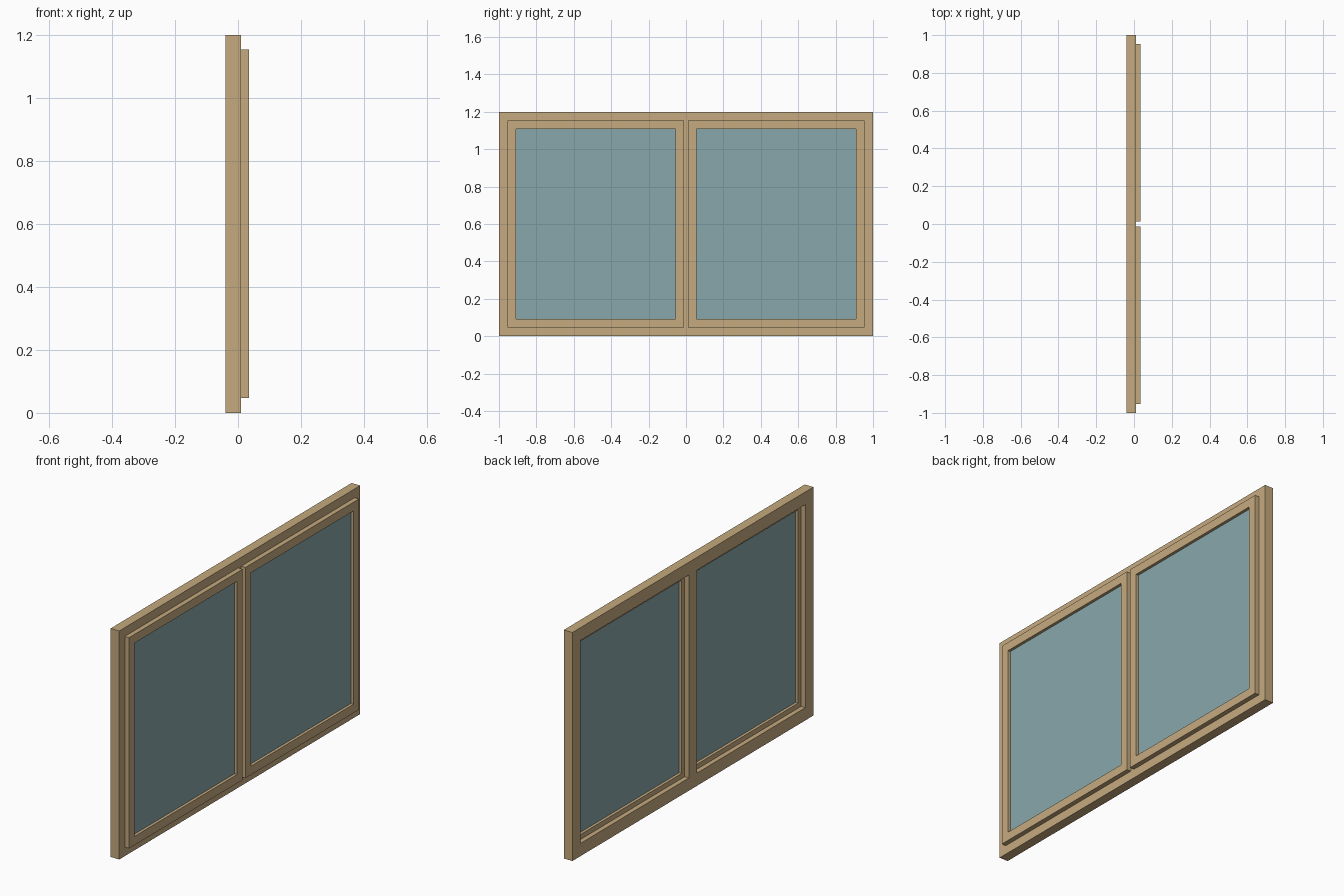
import bpy, bmesh

if "Cube" in bpy.data.objects:
    bpy.data.objects.remove(bpy.data.objects["Cube"])


def material(name, rgb):
    m = bpy.data.materials.new(name)
    m.diffuse_color = (*rgb, 1)
    m.use_nodes = True
    m.node_tree.nodes["Principled BSDF"].inputs["Base Color"].default_value = m.diffuse_color
    return m


WOOD = material("wood", (0.56, 0.40, 0.21))
GLASS = material("glass", (0.25, 0.39, 0.41))


def panel(name, ys, zs, holes, x0, x1, mat):
    """Grid of cells in the YZ plane, minus the holes, extruded from x0 to x1."""
    bm = bmesh.new()
    v = {(i, j): bm.verts.new((x0, y, z))
         for i, y in enumerate(ys) for j, z in enumerate(zs)}
    for i in range(len(ys) - 1):
        for j in range(len(zs) - 1):
            if (i, j) not in holes:
                bm.faces.new((v[i, j], v[i, j + 1], v[i + 1, j + 1], v[i + 1, j]))
    ext = bmesh.ops.extrude_face_region(bm, geom=bm.faces[:], use_keep_orig=True)
    moved = [g for g in ext["geom"] if isinstance(g, bmesh.types.BMVert)]
    bmesh.ops.translate(bm, verts=moved, vec=(x1 - x0, 0, 0))
    bmesh.ops.recalc_face_normals(bm, faces=bm.faces[:])
    me = bpy.data.meshes.new(name)
    bm.to_mesh(me)
    bm.free()
    ob = bpy.data.objects.new(name, me)
    bpy.context.collection.objects.link(ob)
    me.materials.append(mat)
    return ob


# Fixed outer frame with central mullion
panel("outer_frame", (-1, -0.933, -0.033, 0.033, 0.933, 1),
      (0, 0.067, 1.133, 1.2), {(1, 1), (3, 1)}, -0.04, 0.01, WOOD)

# Two sashes, partly set into the frame, each with a recessed pane
for side, s in (("left", -1), ("right", 1)):
    ys = sorted(s * y for y in (0.012, 0.057, 0.908, 0.954))
    zs = (0.047, 0.093, 1.108, 1.154)
    panel(side + "_sash", ys, zs, {(1, 1)}, -0.015, 0.035, WOOD)
    panel(side + "_glass_pane", ys[1:3], zs[1:3], set(), 0.0, 0.02, GLASS)
